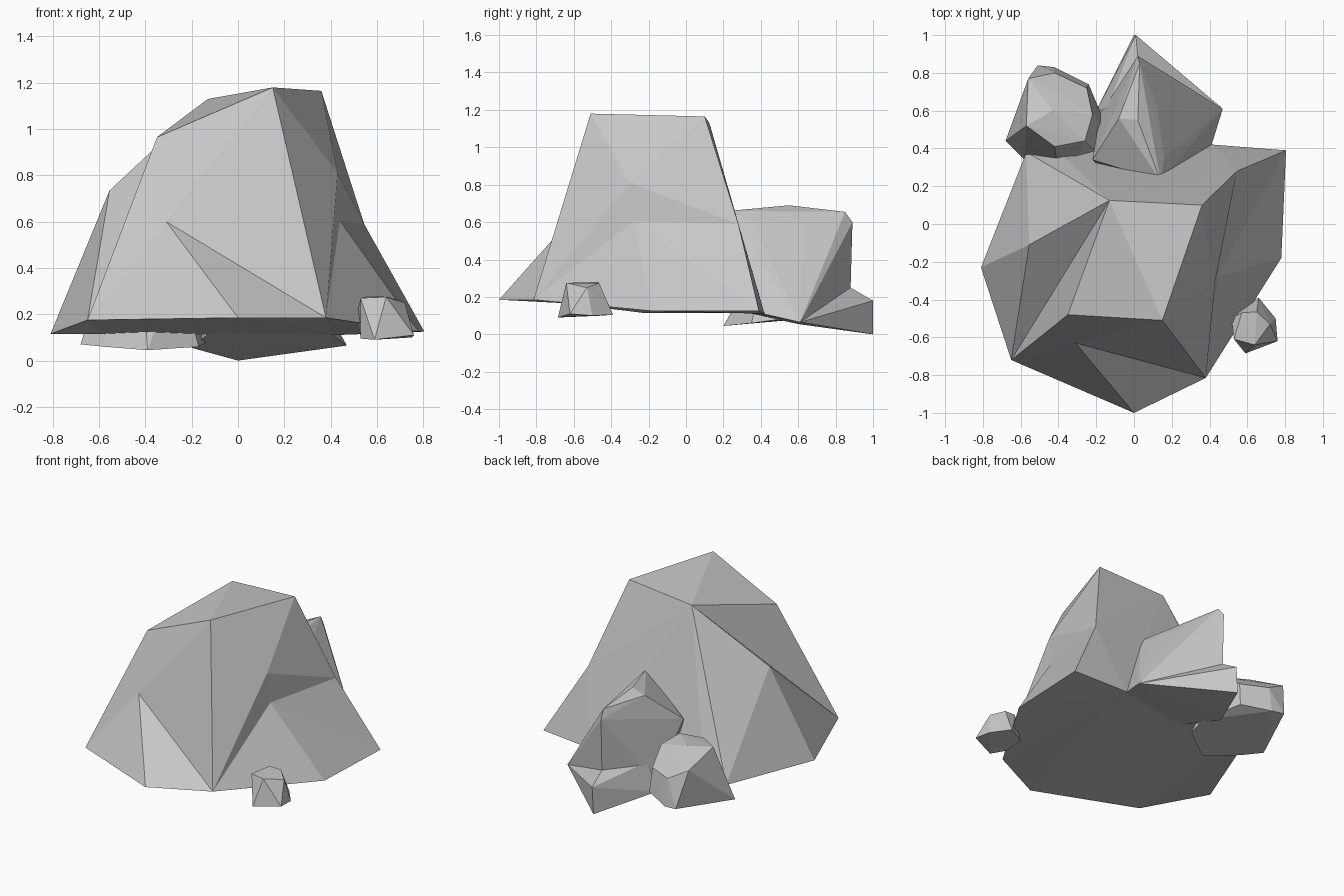
import bpy
import bmesh

# Remove the default cube only
cube = bpy.data.objects.get("Cube")
if cube:
    bpy.data.objects.remove(cube, do_unlink=True)

# One stone material
stone = bpy.data.materials.new("stone_grey")
stone.use_nodes = True
GREY = (0.57, 0.57, 0.57, 1.0)
stone.diffuse_color = GREY
stone.node_tree.nodes["Principled BSDF"].inputs["Base Color"].default_value = GREY


def finish(name, bm):
    """Turn a bmesh into a flat shaded stone object."""
    bmesh.ops.recalc_face_normals(bm, faces=bm.faces[:])
    mesh = bpy.data.meshes.new(name)
    bm.to_mesh(mesh)
    bm.free()
    mesh.materials.append(stone)
    obj = bpy.data.objects.new(name, mesh)
    bpy.context.collection.objects.link(obj)
    return obj


def hull_rock(name, *chunks):
    """Build a rough rock from one or more overlapping convex chunks."""
    bm = bmesh.new()
    for points in chunks:
        verts = [bm.verts.new(p) for p in points]
        result = bmesh.ops.convex_hull(bm, input=verts)
        loose = {v for v in result["geom_interior"] if isinstance(v, bmesh.types.BMVert)}
        bmesh.ops.delete(bm, geom=list(loose), context="VERTS")
    return finish(name, bm)


def faceted_rock(name, corners, faces):
    """Build a rock with dents from named corners and faces that list them."""
    bm = bmesh.new()
    verts = {key: bm.verts.new(p) for key, p in corners.items()}
    for face in faces:
        bm.faces.new([verts[key] for key in face.split()])
    return finish(name, bm)


# Large boulder: base ring, crown and the ridges between them
corners = {
    "front": (0, -1, .185),
    "front_l": (.38, -.815, .185),
    "left": (.78, -.18, .125),
    "back_l": (.805, .39, .125),
    "back_mid_l": (.42, .42, .11),
    "back_mid_r": (-.43, .41, .115),
    "back_r": (-.57, .38, .115),
    "right": (-.81, -.23, .115),
    "front_r": (-.65, -.72, .175),
    "crown_front": (.15, -.51, 1.18),
    "crown_left": (.36, .10, 1.165),
    "crown_back": (-.13, .125, 1.13),
    "crown_right": (-.35, -.48, .965),
    "brow": (-.31, -.63, .60),
    "shoulder_r": (-.555, -.11, .735),
    "shoulder_l": (.545, .28, .59),
    "ledge": (.43, -.30, .81),
    "notch": (.44, -.28, .605),
}
faces = [
    # front
    "front_r front brow", "brow front front_l", "brow front_l crown_front",
    "brow crown_front crown_right", "brow crown_right front_r",
    # crown
    "crown_front crown_left crown_back", "crown_front crown_back crown_right",
    # left side with the notch
    "crown_front front_l ledge", "crown_front ledge crown_left",
    "crown_left ledge shoulder_l", "ledge notch shoulder_l",
    "ledge front_l notch", "notch front_l left",
    "notch left back_l", "notch back_l shoulder_l",
    # back
    "shoulder_l back_l back_mid_l", "crown_left shoulder_l crown_back",
    "shoulder_l back_mid_l crown_back", "crown_back back_mid_l back_mid_r",
    # right side
    "crown_back back_mid_r back_r", "crown_back back_r shoulder_r",
    "shoulder_r back_r right", "shoulder_r right front_r",
    "shoulder_r front_r crown_back", "crown_back front_r crown_right",
    # underside
    "right front_r back_r", "back_r front_r back_mid_r",
    "back_mid_r front_r front", "back_mid_r front back_mid_l",
    "back_mid_l front front_l", "back_mid_l front_l left",
    "back_mid_l left back_l",
]
faceted_rock("large_boulder", corners, faces)

# Back rock: pointed foot and an upright block leaning out to the left
foot = [
    (0, 1, 0), (.01, 1, .18), (.02, .88, .25),
    (.47, .61, .065), (.38, .32, .13), (.20, .53, .30),
    (-.20, .60, .055), (-.10, .22, .14), (-.14, .62, .25),
]
block = [
    (.02, .89, .60), (.03, .85, .655), (.02, .55, .69),
    (.14, .23, .66), (-.22, .34, .46), (-.08, .56, .665),
    (.12, .63, .595), (.16, .35, .61), (.26, .53, .34),
    (.02, .88, .25), (-.18, .58, .10), (-.10, .22, .14),
    (.47, .61, .065), (.38, .32, .13),
]
hull_rock("back_rock", foot, block)

# Small rock at the back right
hull_rock("small_rock", [
    (-.51, .84, .11), (-.42, .83, .10), (-.68, .44, .07), (-.58, .34, .06),
    (-.39, .20, .045), (-.17, .35, .06), (-.14, .50, .08), (-.24, .74, .12),
    (-.56, .77, .36), (-.42, .80, .28), (-.25, .72, .28), (-.22, .58, .38),
    (-.26, .44, .41), (-.42, .41, .41), (-.57, .52, .43), (-.43, .60, .43),
])

# Pebble at the front left
hull_rock("pebble", [
    (.59, -.685, .09), (.76, -.62, .11), (.75, -.50, .10),
    (.66, -.39, .105), (.54, -.45, .10), (.53, -.60, .095),
    (.53, -.61, .27), (.515, -.50, .21), (.57, -.47, .28),
    (.65, -.465, .275), (.72, -.53, .25), (.64, -.64, .275),
])
